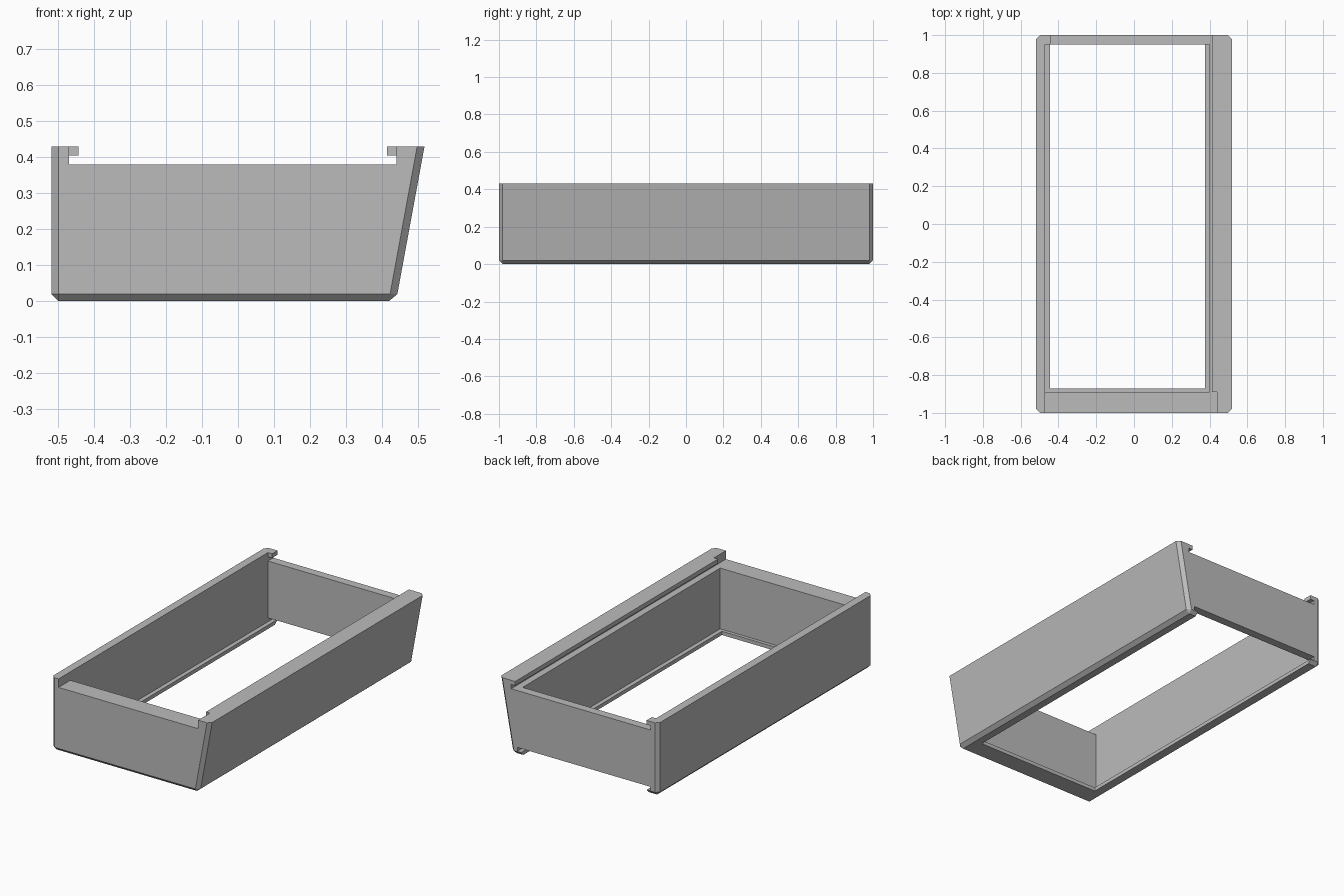
import bpy
import bmesh

cube = bpy.data.objects.get("Cube")
if cube:
    bpy.data.objects.remove(cube, do_unlink=True)

grey = bpy.data.materials.new("plain grey")
grey.use_nodes = True
colour = (0.5, 0.5, 0.5, 1)
grey.diffuse_color = colour
grey.node_tree.nodes["Principled BSDF"].inputs["Base Color"].default_value = colour

TOP = 0.43
BACK = 1.1      # cutters run past the open ends
LEFT, RIGHT = -0.47, 0.44


def box_mesh(bm, x, y, z):
    """Add a box spanning the given (low, high) ranges."""
    verts = bmesh.ops.create_cube(bm, size=1)["verts"]
    for v in verts:
        for axis, (low, high) in enumerate((x, y, z)):
            v.co[axis] = high if v.co[axis] > 0 else low


def make_object(name, bm):
    mesh = bpy.data.meshes.new(name)
    bmesh.ops.recalc_face_normals(bm, faces=bm.faces)
    bm.to_mesh(mesh)
    bm.free()
    mesh.materials.append(grey)
    obj = bpy.data.objects.new(name, mesh)
    bpy.context.collection.objects.link(obj)
    return obj


# Solid body: one upright side, one leaning side, chamfered below and at corners
bm = bmesh.new()
box_mesh(bm, (-0.518, 0.518), (-1, 1), (0, TOP))
for v in bm.verts:
    if v.co.x > 0 and v.co.z < 0.1:
        v.co.x = 0.439
outer_edges = [e for e in bm.edges if min(v.co.z for v in e.verts) < 0.1]
bmesh.ops.bevel(bm, geom=outer_edges, offset=0.02, segments=1,
                affect='EDGES', profile=0.5)
body = make_object("box_frame", bm)

# Openings and sliding-panel grooves
cuts = {
    "cavity": ((LEFT, 0.40), (-0.89, 0.95), (0.022, 0.6)),
    "floor_opening": ((-0.445, 0.375), (-0.87, BACK), (-0.1, 0.03)),
    "floor_groove": ((LEFT, 0.40), (-0.89, BACK), (0.022, 0.045)),
    "lid_groove": ((LEFT, RIGHT), (-BACK, BACK), (0.38, 0.405)),
    "lid_opening": ((-0.443, 0.414), (-BACK, BACK), (0.39, 0.6)),
    "lid_front_notch": ((LEFT, RIGHT), (-BACK, -0.89), (0.38, 0.6)),
}
for name, ranges in cuts.items():
    bm = bmesh.new()
    box_mesh(bm, *ranges)
    cutter = make_object(name + "_cutter", bm)
    cutter.hide_render = True
    mod = body.modifiers.new(name, 'BOOLEAN')
    mod.operation = 'DIFFERENCE'
    mod.solver = 'EXACT'
    mod.object = cutter

# Bake the cuts and drop the cutters
bpy.context.view_layer.update()
graph = bpy.context.evaluated_depsgraph_get()
result = bpy.data.meshes.new_from_object(body.evaluated_get(graph))
body.modifiers.clear()
body.data = result
for name in cuts:
    bpy.data.objects.remove(bpy.data.objects[name + "_cutter"], do_unlink=True)
